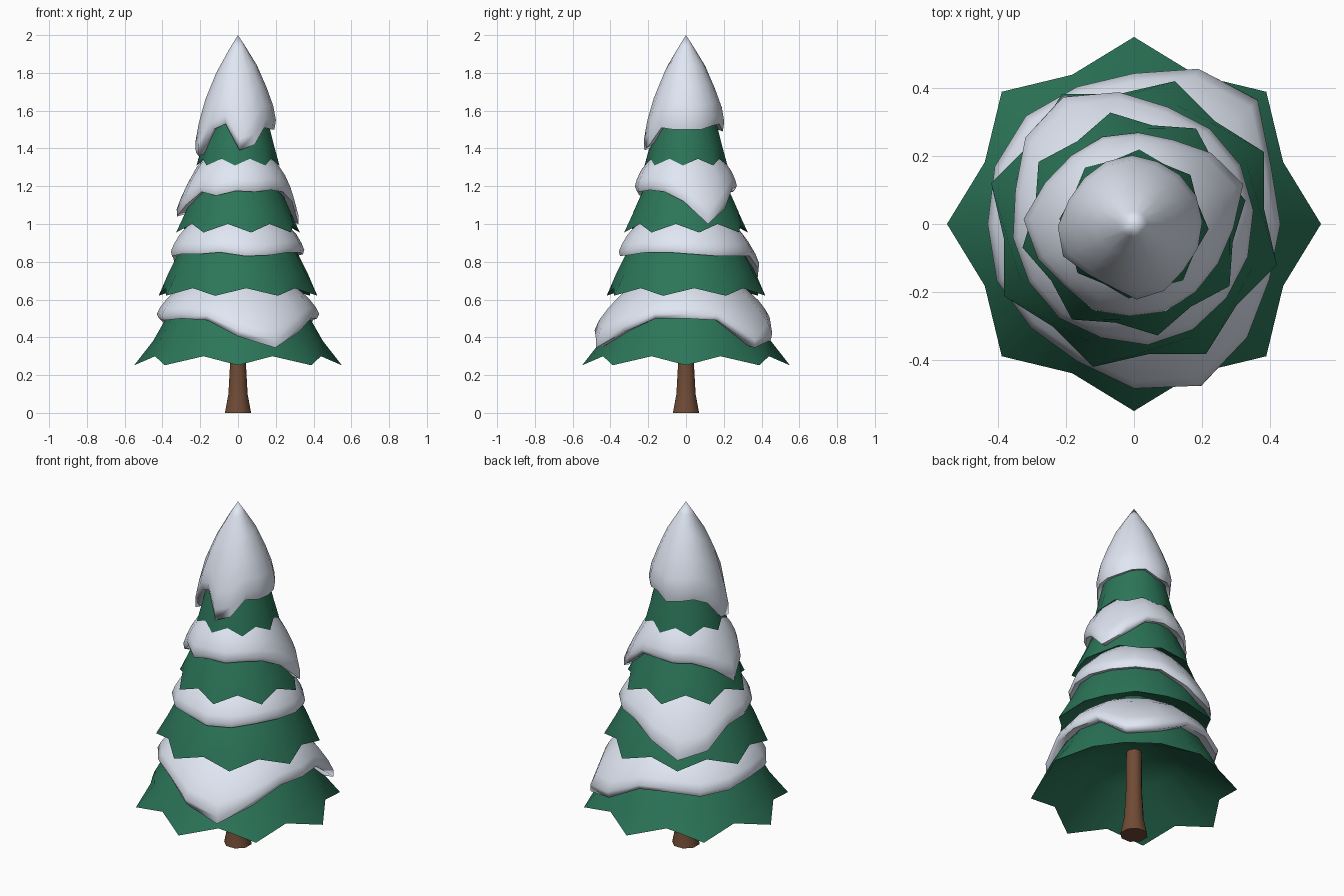
import bpy, bmesh, math

if "Cube" in bpy.data.objects:
    bpy.data.objects.remove(bpy.data.objects["Cube"])

N = 16


def material(name, rgb):
    m = bpy.data.materials.new(name)
    m.diffuse_color = (*rgb, 1)
    m.use_nodes = True
    m.node_tree.nodes["Principled BSDF"].inputs["Base Color"].default_value = m.diffuse_color
    return m


GREEN = material("needles", (0.025, 0.18, 0.1))
WHITE = material("snow", (0.75, 0.8, 0.9))
BROWN = material("bark", (0.16, 0.07, 0.035))


def loft(name, rings, offset, mat, cap=False, angle=50):
    """Skin rings of (radius, z) pairs, listed from bottom to top."""
    bm = bmesh.new()
    loops = []
    for ring in rings:
        n = len(ring)
        loops.append([bm.verts.new((r * math.cos(a), r * math.sin(a), z))
                      for i, (r, z) in enumerate(ring)
                      for a in [math.radians(offset + 360 * i / n)]])
    for lo, hi in zip(loops, loops[1:]):
        for i in range(n):
            j = (i + 1) % n
            bm.faces.new((lo[i], lo[j], hi[j], hi[i]))
    if cap:
        bm.faces.new(loops[0][::-1])
        bm.faces.new(loops[-1])
    bmesh.ops.remove_doubles(bm, verts=bm.verts, dist=1e-5)
    me = bpy.data.meshes.new(name)
    bm.to_mesh(me)
    bm.free()
    ob = bpy.data.objects.new(name, me)
    bpy.context.collection.objects.link(ob)
    me.materials.append(mat)
    bpy.ops.object.select_all(action='DESELECT')
    ob.select_set(True)
    bpy.context.view_layer.objects.active = ob
    bpy.ops.object.shade_smooth_by_angle(angle=math.radians(angle))
    return ob


def radius_at(profile, z):
    for (r0, z0), (r1, z1) in zip(profile, profile[1:]):
        if z <= z1:
            return r0 + (r1 - r0) * (z - z0) / (z1 - z0)
    return profile[-1][0]


def branch_tier(name, profile, notch, offset):
    # Hollow underside, then a bottom edge alternating between tips and notches
    r, z = notch
    rings = [[(0, z + 0.46 * r)] * N, [(0.5 * r, z + 0.28 * r)] * N]
    rings += [[profile[0] if i % 2 == 0 else notch for i in range(N)]]
    rings += [[p] * N for p in profile[1:]]
    loft(name, rings, offset, GREEN)


def snow_cap(name, profile, top, rims, offset, thick):
    # Each column follows the branch slope, from its own drip height to the top
    rings = [[(radius_at(profile, z + 0.01) - 0.005, z + 0.01) for z in rims]]
    for t, k in ((1, 0.6), (0.9, 1.05), (0.75, 1.15), (0.55, 1.1), (0.32, 0.9), (0.12, 0.5), (0, 0)):
        ring = []
        for rim in rims:
            z = top + (rim - top) * t
            ring.append((radius_at(profile, z) + thick * k, z))
        rings.append(ring)
    loft(name, rings, offset, WHITE, angle=75)


# Trunk
loft("trunk", [[p] * 8 for p in ((0.075, 0), (0.055, 0.1), (0.046, 0.25), (0.04, 0.7))],
     22.5, BROWN, cap=True)

# Tiers: profile, notch, tip angle, snow top, snow rim heights, snow angle, thickness
TIERS = [
    ([(.55, .252), (.45, .38), (.387, .49), (.31, .6), (.22, .7), (.1, .8)],
     (.475, .30), 0, .74,
     [.5, .49, .345, .385, .48, .49, .47, .48, .5, .49, .5, .49, .405, .345, .43, .5],
     0, .064),
    ([(.437, .62), (.375, .73), (.32, .84), (.26, .95), (.18, 1.05), (.08, 1.13)],
     (.385, .66), 29, 1.08,
     [.84, .83, .83, .83, .76, .68, .72, .82, .83, .84, .84, .85, .83, .835, .85, .85],
     6.5, .044),
    ([(.335, .955), (.285, 1.06), (.235, 1.17), (.19, 1.28), (.13, 1.38), (.06, 1.46)],
     (.295, 1.0), 12, 1.42,
     [1.12, 1.0, 1.08, 1.17, 1.18, 1.17, 1.17, 1.13, 1.04, 1.1, 1.17, 1.15, 1.175, 1.17, 1.18, 1.17],
     -2.5, .046),
    ([(.22, 1.31), (.19, 1.42), (.17, 1.5), (.152, 1.6), (.1, 1.75), (.055, 1.87), (0, 1.98)],
     (.197, 1.345), 41, 2.0,
     [1.5, 1.5, 1.52, 1.53, 1.49, 1.5, 1.51, 1.48, 1.38, 1.36, 1.5, 1.53, 1.39, 1.42, 1.51, 1.5],
     2, .038),
]
for n, (profile, notch, turn, top, rims, snow_turn, thick) in enumerate(TIERS, 1):
    branch_tier(f"branch_tier_{n}", profile, notch, turn)
    snow_cap(f"snow_cap_{n}", profile, top, rims, snow_turn, thick)
